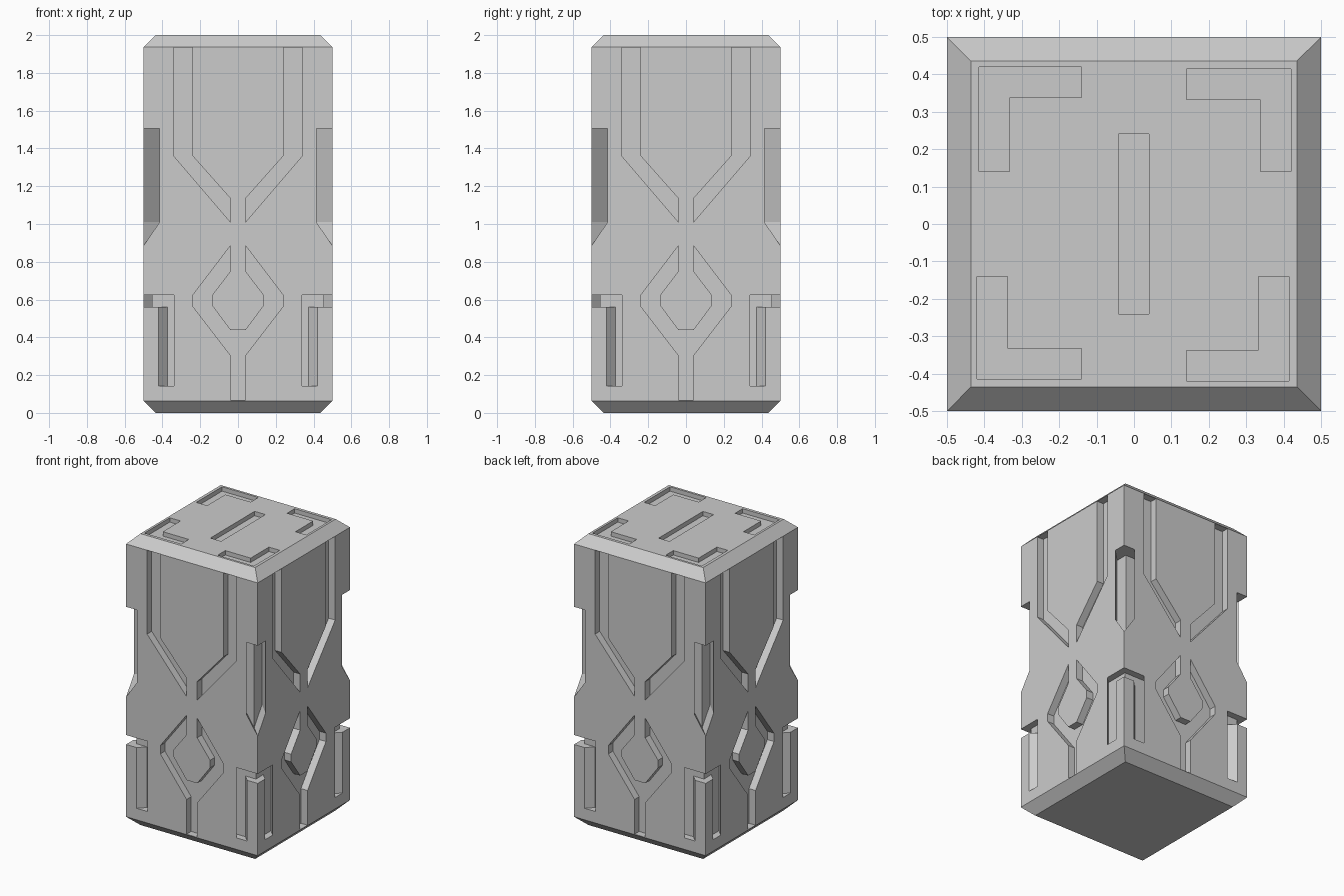
import bpy, bmesh
from math import pi
from mathutils import Matrix, Vector

if "Cube" in bpy.data.objects:
    bpy.data.objects.remove(bpy.data.objects["Cube"])

HALF, HEIGHT, CH = 0.5, 2.0, 0.064   # body half width, height, end chamfer
OUT = 0.06                           # how far cutters poke outside the body


def finish(name, bm):
    bmesh.ops.recalc_face_normals(bm, faces=bm.faces)
    mesh = bpy.data.meshes.new(name)
    bm.to_mesh(mesh)
    bm.free()
    obj = bpy.data.objects.new(name, mesh)
    bpy.context.collection.objects.link(obj)
    return obj


def sweep(bm, polys, inward, outward, turn=Matrix()):
    """Sweep a connected patch of polygons from outside the body to inside."""
    faces = []
    verts = {}
    for poly in polys:
        ring = []
        for p in poly:
            key = tuple(round(c, 5) for c in p)
            if key not in verts:
                verts[key] = bm.verts.new(turn @ (Vector(p) + Vector(outward)))
            ring.append(verts[key])
        faces.append(bm.faces.new(ring))
    res = bmesh.ops.extrude_face_region(bm, geom=faces, use_keep_orig=True)
    moved = [g for g in res["geom"] if isinstance(g, bmesh.types.BMVert)]
    step = turn.to_3x3() @ (Vector(inward) - Vector(outward))
    bmesh.ops.translate(bm, verts=moved, vec=step)


def mirrored(pts):
    return [(-x, z) for x, z in pts]


def on_front(pts):
    return [(x, -HALF, z) for x, z in pts]


def on_left(pts):
    return [(-HALF, x, z) for x, z in pts]


# Body: square pillar with chamfered top and bottom rims
bm = bmesh.new()
rings = []
for r, z in ((HALF - CH, 0), (HALF, CH), (HALF, HEIGHT - CH), (HALF - CH, HEIGHT)):
    rings.append([bm.verts.new((sx * r, sy * r, z))
                  for sx, sy in ((-1, -1), (1, -1), (1, 1), (-1, 1))])
for a, b in zip(rings, rings[1:]):
    for i in range(4):
        j = (i + 1) % 4
        bm.faces.new((a[i], a[j], b[j], b[i]))
bm.faces.new(rings[0])
bm.faces.new(rings[-1])
body = finish("carved_pillar", bm)

# Outlines of the carvings, in face coordinates (across, up)
upper_groove = [(-.34, 1.935), (-.24, 1.935), (-.24, 1.36), (-.04, 1.135),
                (-.04, 1.01), (-.34, 1.36)]
half_ring = [(-.04, .885), (-.24, .622), (-.24, .565), (-.04, .305), (-.04, .067)]
half_inner = [(-.04, .75), (-.138, .622), (-.138, .57), (-.04, .438)]
ring_groove = (half_ring + mirrored(half_ring)[::-1]
               + mirrored(half_inner) + half_inner[::-1])
corner_notch = [(-.5, 1.505), (-.5, .885), (-.415, 1.01), (-.415, 1.505)]
corner_hook = [(-.5, .625), (-.5, .56), (-.42, .56), (-.42, .143),
               (-.338, .143), (-.338, .625)]
top_bracket = [(-.42, -.415), (-.14, -.415), (-.14, -.333), (-.338, -.333),
               (-.338, -.14), (-.42, -.14)]

# Cutter: every carving repeated on the four sides
bm = bmesh.new()
for k in range(4):
    turn = Matrix.Rotation(k * pi / 2, 4, 'Z')
    # face grooves
    for pts in (upper_groove, mirrored(upper_groove), ring_groove):
        sweep(bm, [on_front(pts)], (0, .05, 0), (0, -OUT, 0), turn)
    # corner carvings, pushed in along the diagonal
    for pts, d in ((corner_notch, .09), (corner_hook, .046)):
        sweep(bm, [on_front(pts), on_left(pts)], (d, d, 0), (-OUT, -OUT, 0), turn)
    # corner brackets on the top
    sweep(bm, [[(x, y, HEIGHT) for x, y in top_bracket]], (0, 0, -.03), (0, 0, OUT), turn)
# centre slot on the top
slot = [(-.042, -.24, HEIGHT), (.04, -.24, HEIGHT), (.04, .24, HEIGHT), (-.042, .24, HEIGHT)]
sweep(bm, [slot], (0, 0, -.03), (0, 0, OUT))
cutter = finish("groove_cutter", bm)
cutter.hide_render = True

# Carve the body
mod = body.modifiers.new("carve", 'BOOLEAN')
mod.operation = 'DIFFERENCE'
mod.solver = 'EXACT'
mod.object = cutter
bpy.context.view_layer.objects.active = body
body.select_set(True)
bpy.ops.object.modifier_apply(modifier=mod.name)
bpy.data.objects.remove(cutter)
